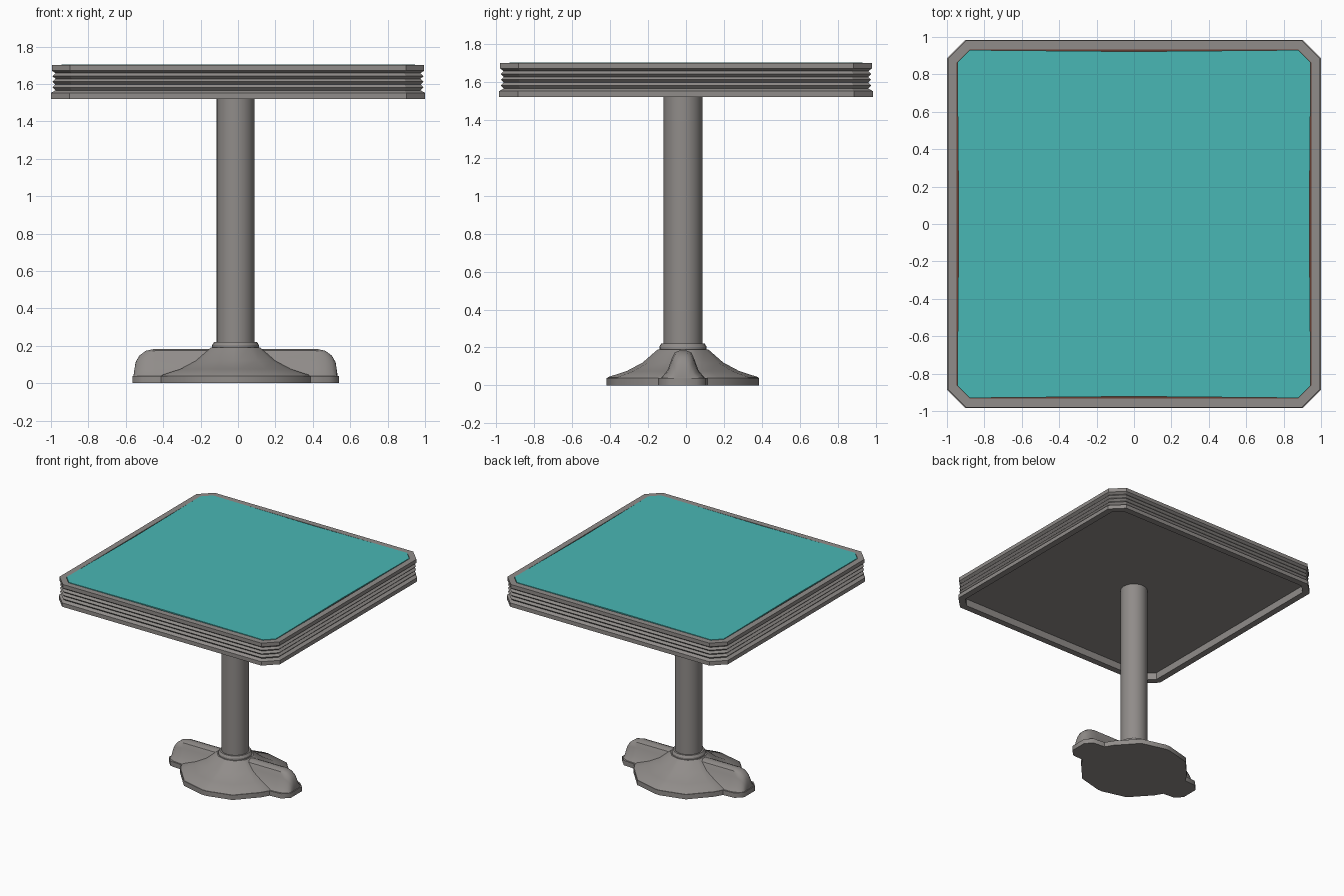
import bpy, bmesh, math

if "Cube" in bpy.data.objects:
    bpy.data.objects.remove(bpy.data.objects["Cube"])

def material(name, rgb):
    m = bpy.data.materials.new(name)
    m.diffuse_color = (*rgb, 1)
    m.use_nodes = True
    m.node_tree.nodes["Principled BSDF"].inputs["Base Color"].default_value = m.diffuse_color
    return m

GREY = material("warm grey metal", (0.28, 0.263, 0.252))
TEAL = material("teal laminate", (0.066, 0.475, 0.46))
BROWN = material("dark brown board", (0.13, 0.045, 0.03))

def loft(name, rings, mat, closed=False, smooth=None, offset=(0, 0)):
    """Skin a list of equal-length rings; cap the ends or close into a tube."""
    bm = bmesh.new()
    vs = [[bm.verts.new((x + offset[0], y + offset[1], z)) for x, y, z in r] for r in rings]
    pairs = list(zip(vs, vs[1:])) + ([(vs[-1], vs[0])] if closed else [])
    n = len(vs[0])
    for a, b in pairs:
        for i in range(n):
            j = (i + 1) % n
            bm.faces.new((a[i], a[j], b[j], b[i]))
    if not closed:
        bm.faces.new(vs[0][::-1])
        bm.faces.new(vs[-1])
    bmesh.ops.recalc_face_normals(bm, faces=bm.faces)
    me = bpy.data.meshes.new(name)
    bm.to_mesh(me)
    bm.free()
    ob = bpy.data.objects.new(name, me)
    bpy.context.collection.objects.link(ob)
    me.materials.append(mat)
    if smooth:
        bpy.ops.object.select_all(action='DESELECT')
        ob.select_set(True)
        bpy.context.view_layer.objects.active = ob
        bpy.ops.object.shade_smooth_by_angle(angle=math.radians(smooth))
    return ob

def top_ring(d, z, bow=0.0):
    """Chamfered rectangle inset by d, with optional bowed-in edge middles."""
    x, y = 1 - d, 0.985 - d
    c = 0.1 - d * 0.586
    return [(x, -y + c, z), (x - bow, 0, z), (x, y - c, z), (x - c, y, z),
            (0, y - bow, z), (-x + c, y, z), (-x, y - c, z), (-x + bow, 0, z),
            (-x, -y + c, z), (-x + c, -y, z), (0, -y + bow, z), (x - c, -y, z)]

def circle(r, z, n=24):
    return [(r * math.cos(2 * math.pi * i / n), r * math.sin(2 * math.pi * i / n), z) for i in range(n)]

def mirrored(quad):
    """Four-way symmetric outline from points running from the x side to the y side."""
    right = quad + [(-x, y) for x, y in reversed(quad)]
    return right + [(-x, -y) for x, y in right]

C = (-0.013, -0.016)   # pedestal centre

# ridged metal edge band
profile = [(0, 1.52), (0, 1.552), (0.024, 1.566), (0.008, 1.582), (0.024, 1.597),
           (0.008, 1.612), (0.024, 1.627), (0.008, 1.642), (0.024, 1.657),
           (0.005, 1.671), (0.005, 1.701), (0.052, 1.701), (0.052, 1.52)]
loft("edge_band", [top_ring(d, z) for d, z in profile], GREY, closed=True)

# recessed core board, brown backing that shows in the gap, and the coloured top
loft("core_board", [top_ring(0.05, 1.578), top_ring(0.05, 1.688)], GREY)
loft("backing_board", [top_ring(0.0515, 1.688), top_ring(0.0515, 1.695)], BROWN)
loft("table_surface", [top_ring(0.055, 1.693, 0.008), top_ring(0.055, 1.704, 0.008)], TEAL)

# column and collar
loft("column", [circle(0.102, 0.15), circle(0.102, 1.59)], GREY, smooth=40, offset=C)
loft("collar", [circle(r, z) for r, z in [(0.125, 0.15), (0.125, 0.203), (0.115, 0.22)]],
     GREY, smooth=30, offset=C)

# base slab with a lobe on each side
disc = [(0.4, 0.13), (0.365, 0.19), (0.22, 0.35), (0.02, 0.402)]
slab = mirrored([(0.552, 0.07), (0.5, 0.122)] + disc)
loft("base_slab", [[(x, y, z) for x, y in slab] for z in (0, 0.039)], GREY, smooth=50, offset=C)

# flared centre of the base
flare = [(1, 0.034), (0.98, 0.044), (0.74, 0.075), (0.53, 0.12), (0.33, 0.19)]
loft("base_flare", [[(x * s, y * s, z) for x, y in mirrored(disc)] for s, z in flare],
     GREY, smooth=40, offset=C)

# raised feet: concave-sided fins running out along x
def fin_section(x, h, w):
    half = [(1, 0), (0.68, 0.3), (0.5, 0.7), (0.36, 0.93), (0.14, 1)]
    pts = half + [(-a, b) for a, b in reversed(half)]
    return [(x, a * w, 0.034 + b * (h - 0.034)) for a, b in pts]

stations = [(0.43, 0.184, 0.12), (0.48, 0.173, 0.115), (0.515, 0.147, 0.1),
            (0.535, 0.112, 0.085), (0.545, 0.045, 0.07)]
sections = [(-x, h, w) for x, h, w in reversed(stations)] + stations
loft("base_feet", [fin_section(*s) for s in sections], GREY, smooth=40, offset=C)
